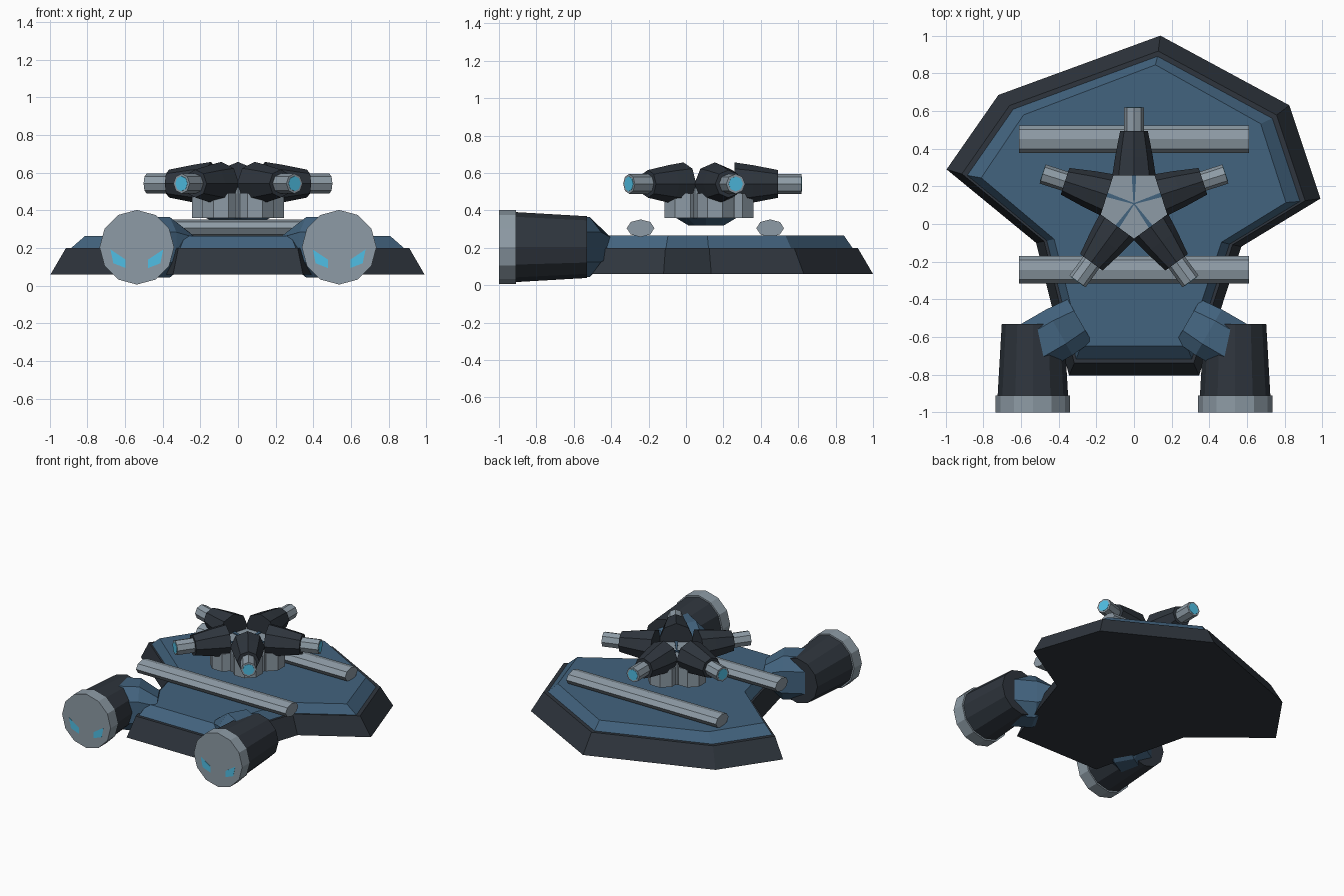
import bpy, bmesh
from math import sin, cos, pi, radians
from mathutils import Matrix

if "Cube" in bpy.data.objects:
    bpy.data.objects.remove(bpy.data.objects["Cube"])


def material(name, rgb):
    m = bpy.data.materials.new(name)
    m.diffuse_color = (*rgb, 1)
    m.use_nodes = True
    m.node_tree.nodes["Principled BSDF"].inputs["Base Color"].default_value = m.diffuse_color
    return m


DARK = material("dark_armour", (0.028, 0.036, 0.047))
BLUE = material("blue_armour", (0.055, 0.125, 0.21))
GREY = material("steel", (0.27, 0.33, 0.38))
CYAN = material("cyan_glow", (0.08, 0.52, 0.78))


def loft(name, sections, matrix, mat):
    """Skin sections [(distance along local x, [(y, z), ...]), ...] and cap the ends."""
    bm = bmesh.new()
    rings = [[bm.verts.new((d, u, v)) for u, v in pts] for d, pts in sections]
    n = len(rings[0])
    for a, b in zip(rings, rings[1:]):
        for i in range(n):
            j = (i + 1) % n
            bm.faces.new((a[i], a[j], b[j], b[i]))
    bm.faces.new(rings[0])
    bm.faces.new(rings[-1])
    bmesh.ops.transform(bm, matrix=matrix, verts=bm.verts)
    bmesh.ops.recalc_face_normals(bm, faces=bm.faces)
    me = bpy.data.meshes.new(name)
    bm.to_mesh(me)
    bm.free()
    me.materials.append(mat)
    ob = bpy.data.objects.new(name, me)
    bpy.context.collection.objects.link(ob)
    return ob


def ngon(n, ru, rv=None, start=0.0):
    rv = ru if rv is None else rv
    return [(ru * cos(start + 2 * pi * i / n), rv * sin(start + 2 * pi * i / n)) for i in range(n)]


def place(x, y, z, angle=0):
    return Matrix.Translation((x, y, z)) @ Matrix.Rotation(radians(angle), 4, 'Z')


# local x points up, local y/z become world x/y
UP = Matrix(((0, 1, 0, 0), (0, 0, 1, 0), (1, 0, 0, 0), (0, 0, 0, 1)))

# hull: lopsided arrowhead outline, tapering upward
outline = [(0.14, 1.0), (0.825, 0.63), (0.99, 0.135), (0.57, -0.12), (0.345, -0.805),
           (-0.345, -0.805), (-0.52, -0.10), (-0.995, 0.29), (-0.72, 0.685)]


def scaled(k):
    return [(x * k, y * k) for x, y in outline]


loft("hull", [(0.06, outline), (0.2, scaled(0.918))], UP, DARK)
plate_top = [(x * 0.815, y * (0.845 if y > 0 else 0.805)) for x, y in outline]
loft("deck_plate", [(0.2, scaled(0.89)), (0.265, plate_top)], UP, BLUE)

# two flattened rods across the deck
for name, y in (("rear_rod", 0.45), ("front_rod", -0.243)):
    section = ngon(8, 0.074, 0.047)
    loft(name, [(-0.61, section), (0.61, section)], place(0, y, 0.305), GREY)

# turret hub
CY = 0.108
hub = Matrix.Translation((0, CY, 0)) @ UP
loft("hub_core", [(0.32, ngon(10, 0.1)), (0.36, ngon(10, 0.17))], hub, BLUE)
pent = ngon(5, 0.19, start=-pi / 2)
loft("hub_body", [(0.36, pent), (0.52, pent)], hub, GREY)

# five gun arms, each with pedestal, barrel, lens and blue hub rib
for i in range(5):
    ang = 90 + 72 * i
    M = place(0, CY, 0.542, ang)
    ped = ngon(8, 0.105, start=pi / 8)
    c, s = cos(radians(ang)) * 0.155, sin(radians(ang)) * 0.155
    loft(f"pedestal_{i}", [(0.36, ped), (0.49, ped)], Matrix.Translation((c, CY + s, 0)) @ UP, GREY)
    loft(f"gun_arm_{i}", [(0.15, ngon(8, 0.115)), (0.25, ngon(8, 0.1)), (0.385, ngon(8, 0.074))], M, DARK)
    loft(f"barrel_{i}", [(0.36, ngon(8, 0.053)), (0.51, ngon(8, 0.053))], M, GREY)
    loft(f"lens_{i}", [(0.5, ngon(8, 0.04)), (0.512, ngon(8, 0.04))], M, CYAN)
    loft(f"hub_rib_{i}", [(0, [(-.003, -.05), (.003, -.05), (.003, -.015), (-.003, -.015)]),
                          (0.15, [(-.012, -.05), (.012, -.05), (.012, -.015), (-.012, -.015)])], M, BLUE)


def block(w, zmid, wtop, h):
    return [(w, -zmid), (w, zmid), (wtop, h), (-wtop, h), (-w, zmid), (-w, -zmid), (-wtop, -h), (wtop, -h)]


# engine pods on both sides
for side, sx in (("left", -1), ("right", 1)):
    M = place(0.537 * sx, 0, 0.204, -90)
    loft(side + "_engine", [(0.53, ngon(12, 0.165)), (0.91, ngon(12, 0.187))], M, DARK)
    loft(side + "_nozzle", [(0.91, ngon(12, 0.198)), (1.0, ngon(12, 0.198))], M, GREY)
    # elbow joining the pod to the hull
    E = place(0.535 * sx, -0.655, 0.204, 30 if sx < 0 else 150)
    loft(side + "_elbow", [(0, block(0.14, 0.08, 0.07, 0.16)), (0.16, block(0.14, 0.08, 0.07, 0.16)),
                           (0.285, block(0.13, 0.05, 0.06, 0.08))], E, BLUE)
    # glowing slivers in the nozzle face
    for k in (-1, 1):
        sliver = [(0.14 * k, -0.012), (0.06 * k, -0.065), (0.06 * k, -0.11), (0.125 * k, -0.085)]
        loft(f"{side}_glow_{'inner' if k * sx < 0 else 'outer'}", [(0.99, sliver), (1.001, sliver)], M, CYAN)
